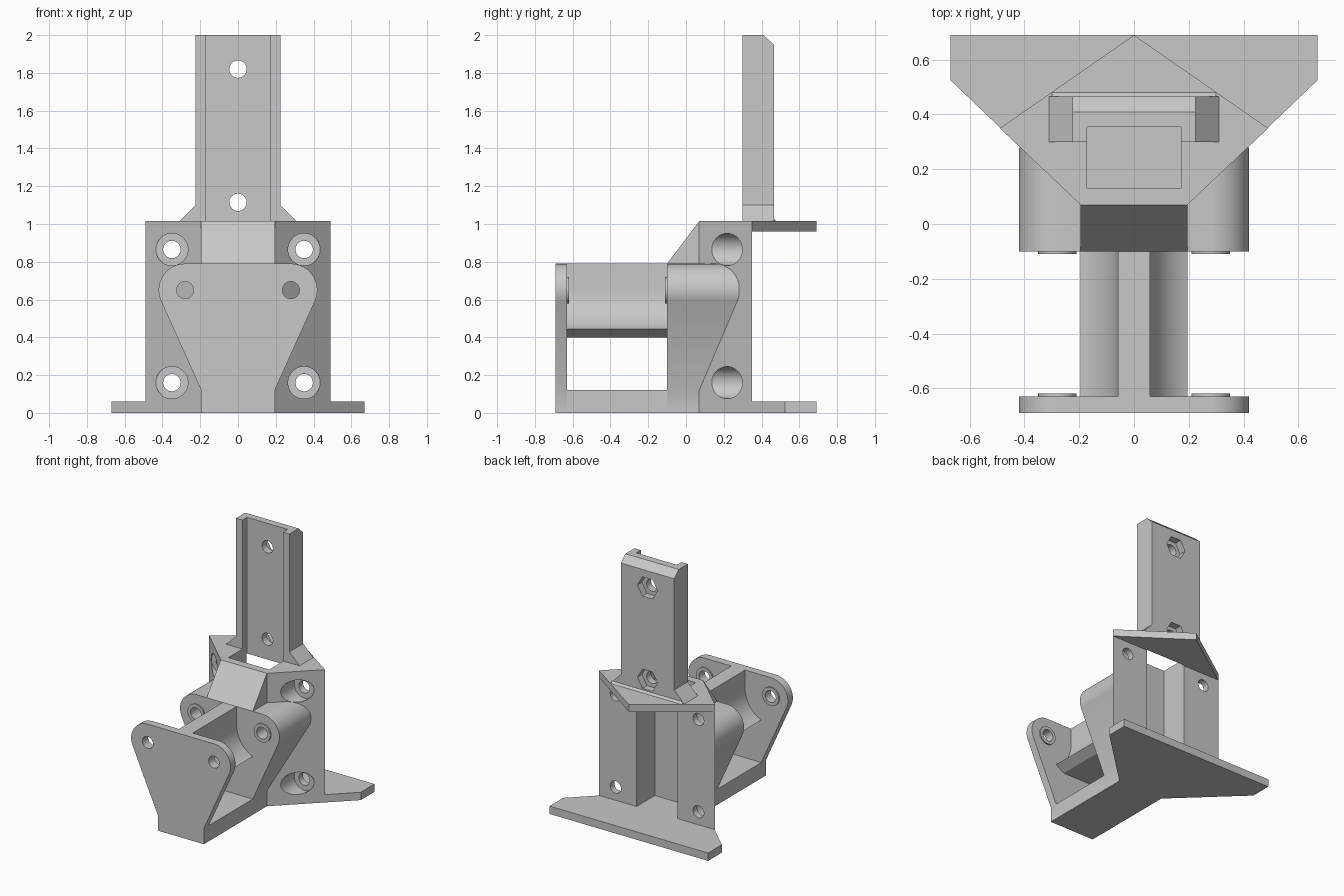
import bpy, bmesh, math
from mathutils import Vector

if "Cube" in bpy.data.objects:
    bpy.data.objects.remove(bpy.data.objects["Cube"], do_unlink=True)

grey = bpy.data.materials.new("plain grey")
grey.use_nodes = True
grey.diffuse_color = (0.58, 0.58, 0.58, 1)
grey.node_tree.nodes["Principled BSDF"].inputs["Base Color"].default_value = (0.58, 0.58, 0.58, 1)


def prism(name, outline, low, high, axis):
    """Extrude a 2D outline along x (y,z), y (x,z) or z (x,y)."""
    place = {"x": lambda a, b, t: (t, a, b),
             "y": lambda a, b, t: (a, t, b),
             "z": lambda a, b, t: (a, b, t)}[axis]
    bm = bmesh.new()
    face = bm.faces.new([bm.verts.new(place(a, b, low)) for a, b in outline])
    ext = bmesh.ops.extrude_face_region(bm, geom=[face])
    moved = [g for g in ext["geom"] if isinstance(g, bmesh.types.BMVert)]
    bmesh.ops.translate(bm, verts=moved, vec=Vector(place(0, 0, high - low)))
    bmesh.ops.recalc_face_normals(bm, faces=bm.faces)
    mesh = bpy.data.meshes.new(name)
    bm.to_mesh(mesh)
    bm.free()
    mesh.materials.append(grey)
    obj = bpy.data.objects.new(name, mesh)
    bpy.context.collection.objects.link(obj)
    return obj


def box(name, x, y, z):
    return prism(name, [(x[0], y[0]), (x[1], y[0]), (x[1], y[1]), (x[0], y[1])], *z, "z")


def arc(cx, cz, r, start, end, steps):
    angles = [math.radians(start + (end - start) * i / steps) for i in range(steps + 1)]
    return [(cx + r * math.cos(a), cz + r * math.sin(a)) for a in angles]


def rod(name, x, z, r, low, high, sides=48):
    """Round or hexagonal bar running front to back."""
    return prism(name, arc(x, z, r, 0, 360, sides)[:-1], low, high, "y")


def mirrored(half):
    """Close a right-hand outline with its mirror image."""
    return half + [(-a, b) for a, b in reversed(half)]


def combine(target, operation, others):
    for other in others:
        mod = target.modifiers.new(operation, "BOOLEAN")
        mod.operation, mod.solver, mod.object = operation, "EXACT", other
        bpy.context.view_layer.objects.active = target
        bpy.ops.object.modifier_apply(modifier=mod.name)
        bpy.data.objects.remove(other, do_unlink=True)


def channel_cutter():
    return box("channel", (-0.172, 0.172), (0.13, 0.355), (0.06, 2.2))


def pin_cutters():
    return [rod("pin_hole", side * PIN_X, PIN_Z, 0.045, -0.8, 0.2) for side in (-1, 1)]


def screw_cutters(heights):
    cuts = []
    for x in (-0.35, 0.35):
        for z in heights:
            cuts += [rod("counterbore", x, z, 0.085, -0.05, 0.3),
                     rod("screw_hole", x, z, 0.046, 0.25, 0.5)]
    return cuts


# Ear outline: narrow foot, sloping tangent sides, rounded shoulders
PIN_X, PIN_Z, EAR_R = 0.28, 0.65, 0.14
FOOT, BAR_TOP, PLATE_BASE, BODY_TOP = 0.195, 0.12, 0.96, 1.015
dx, dz = PIN_X - FOOT, PIN_Z - BAR_TOP
tangent = math.degrees(math.atan2(-dz, -dx) + math.acos(EAR_R / math.hypot(dx, dz)))
ear = mirrored([(FOOT, 0), (FOOT, BAR_TOP)] + arc(PIN_X, PIN_Z, EAR_R, tangent, 90, 20))

# Tapered body with the tube channel open at the back
body = prism("body", mirrored([(0.172, 0.13), (0.172, 0.35), (0.49, 0.35), (FOOT, 0.07)]),
             0.06, PLATE_BASE, "z")
combine(body, "DIFFERENCE", screw_cutters((0.16, 0.865)))

# Base and top plates
prism("base_plate", mirrored([(FOOT, 0.07), (0.67, 0.525), (0.67, 0.69)]), 0, 0.06, "z")
top_plate = prism("top_plate", [(FOOT, 0.07), (0.49, 0.35), (0, 0.69), (-0.49, 0.35),
                                (-FOOT, 0.07)], PLATE_BASE, BODY_TOP, "z")
combine(top_plate, "DIFFERENCE", [channel_cutter()])

# Rear ear block merging into the body, with the wedge above it
ear_block = prism("ear_block", ear, -0.1, 0.28, "y")
combine(ear_block, "DIFFERENCE",
        [channel_cutter()] + pin_cutters() + screw_cutters((0.865,)))
prism("wedge", [(-0.1, 0.79), (0.07, BODY_TOP), (0.07, 0.79)], -FOOT, FOOT, "x")

# Front ear and the bar joining it to the block
front_ear = prism("front_ear", ear, -0.69, -0.63, "y")
combine(front_ear, "DIFFERENCE", pin_cutters())
box("foot_bar", (-FOOT, FOOT), (-0.63, -0.1), (0, BAR_TOP))

# Rib between the ears, hollowed for a roller on each side
hollow = PIN_X - 0.058
corner = 180 + math.degrees(math.acos((PIN_X - FOOT) / hollow))
prism("rib", mirrored([(0.125, 0.4)] + arc(PIN_X, PIN_Z, hollow, corner, 180, 16)
                      + [(0.058, 0.79)]), -0.63, -0.1, "y")

# Raised rings around the pin holes
for side, label in ((-1, "right"), (1, "left")):
    for y, place in ((-0.63, "front"), (-0.11, "rear")):
        ring = rod(f"{place}_{label}_ring", side * PIN_X, PIN_Z, 0.07, y, y + 0.01)
        combine(ring, "DIFFERENCE", [rod("ring_hole", side * PIN_X, PIN_Z, 0.045, -0.8, 0.2)])

# Upright rail with a chamfered top and a flared foot
rail = prism("rail", [(0.3, BODY_TOP), (0.465, BODY_TOP), (0.465, 1.95), (0.41, 2), (0.3, 2)],
             -0.225, 0.225, "x")
combine(rail, "UNION", [prism("flare", mirrored([(0.31, BODY_TOP), (0.225, 1.1)]),
                              0.3, 0.465, "y")])
prism("rail_fillet", [(0.465, BODY_TOP), (0.48, BODY_TOP), (0.465, 1.03)], -0.3, 0.3, "x")

# Rail groove, screw holes and hexagonal nut pockets
cuts = [channel_cutter()]
for z in (1.115, 1.82):
    cuts += [rod("rail_hole", 0, z, 0.046, 0.2, 0.6),
             rod("nut_pocket", 0, z, 0.085, 0.41, 0.6, sides=6)]
combine(rail, "DIFFERENCE", cuts)

# Smooth the curved walls, keep the edges crisp
for obj in bpy.context.collection.objects:
    obj.select_set(obj.type == "MESH")
bpy.ops.object.shade_smooth_by_angle(angle=math.radians(25))
